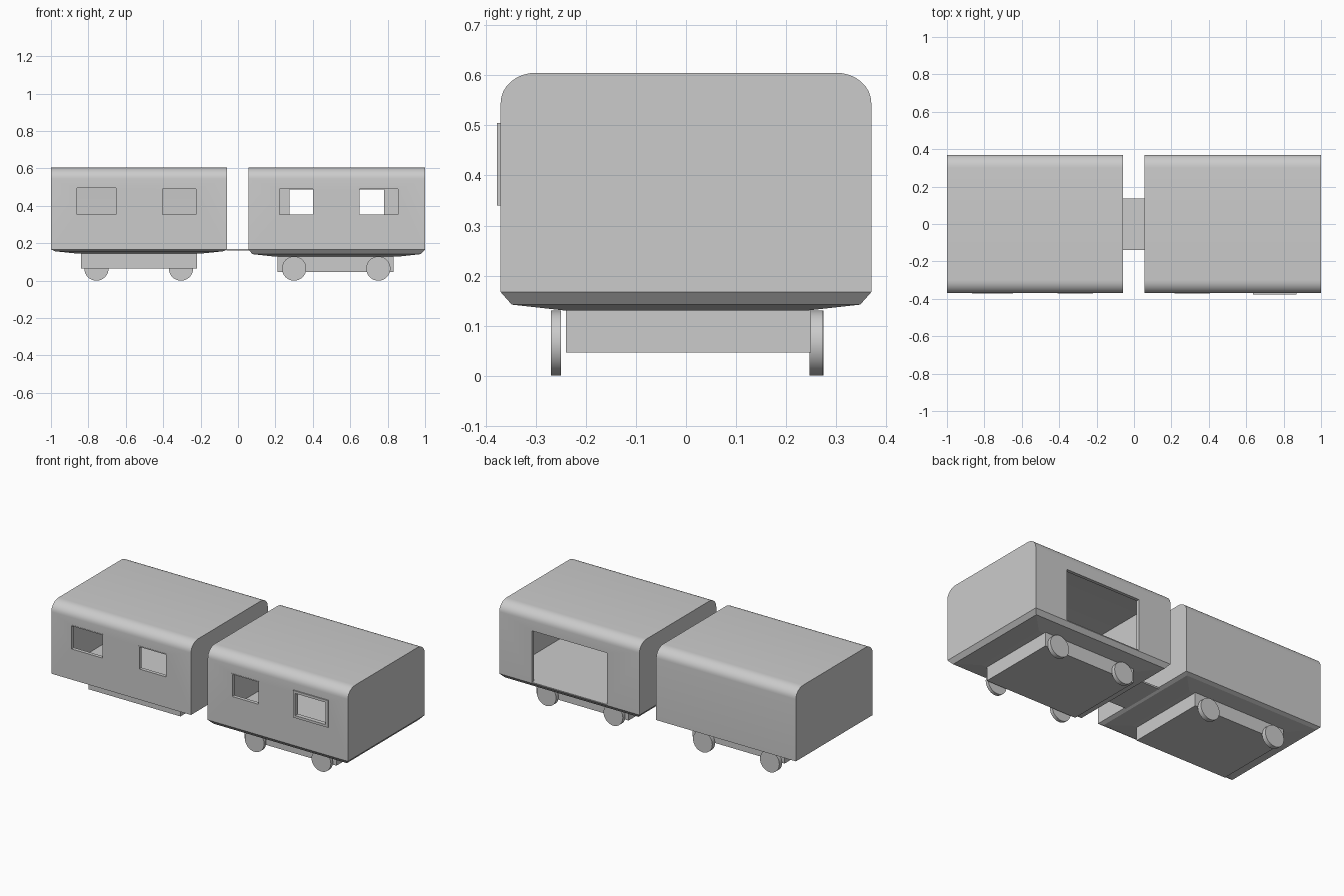
import bpy, bmesh, math
from mathutils import Matrix

if "Cube" in bpy.data.objects:
    bpy.data.objects.remove(bpy.data.objects["Cube"])

grey = bpy.data.materials.new("wagon grey")
grey.diffuse_color = (0.6, 0.6, 0.6, 1)
grey.use_nodes = True
grey.node_tree.nodes["Principled BSDF"].inputs["Base Color"].default_value = grey.diffuse_color


def finish(name, bm):
    bmesh.ops.recalc_face_normals(bm, faces=bm.faces)
    me = bpy.data.meshes.new(name)
    bm.to_mesh(me)
    bm.free()
    ob = bpy.data.objects.new(name, me)
    bpy.context.collection.objects.link(ob)
    me.materials.append(grey)
    return ob


def smooth(ob):
    bpy.ops.object.select_all(action='DESELECT')
    ob.select_set(True)
    bpy.context.view_layer.objects.active = ob
    bpy.ops.object.shade_smooth_by_angle(angle=math.radians(30))


def box(name, x0, x1, y0, y1, z0, z1):
    bm = bmesh.new()
    bmesh.ops.create_cube(bm, size=1)
    for v in bm.verts:
        v.co = ((x0, x1)[v.co.x > 0], (y0, y1)[v.co.y > 0], (z0, z1)[v.co.z > 0])
    return finish(name, bm)


def vault(name, x0, x1, inset, z0):
    """Rounded-roof section drawn in y and z, extruded along x."""
    w, top, rx, rz = 0.37 - inset, 0.605 - inset, 0.07, 0.06
    arc = [(w - rx + rx * math.cos(i * math.pi / 16),
            top - rz + rz * math.sin(i * math.pi / 16)) for i in range(9)]
    prof = [(w, z0)] + arc + [(-y, z) for y, z in reversed(arc)] + [(-w, z0)]
    bm = bmesh.new()
    face = bm.faces.new([bm.verts.new((x0, y, z)) for y, z in prof])
    ext = bmesh.ops.extrude_face_region(bm, geom=[face])
    bmesh.ops.translate(bm, vec=(x1 - x0, 0, 0),
                        verts=[g for g in ext['geom'] if isinstance(g, bmesh.types.BMVert)])
    return finish(name, bm)


def cut(ob, cutter):
    cutter.hide_render = True
    bpy.context.view_layer.objects.active = ob
    m = ob.modifiers.new("cut", 'BOOLEAN')
    m.operation, m.solver, m.object = 'DIFFERENCE', 'EXACT', cutter
    bpy.ops.object.modifier_apply(modifier=m.name)
    bpy.data.objects.remove(cutter)


def frame(name, x0, x1, z0, z1, t, y0, y1):
    """Rectangular ring around an opening, from the inner rectangle outward by t."""
    bm = bmesh.new()
    rings = []
    for o, y in ((0, y0), (t, y0), (t, y1), (0, y1)):
        rings.append([bm.verts.new(c) for c in ((x0 - o, y, z0 - o), (x1 + o, y, z0 - o),
                                                (x1 + o, y, z1 + o), (x0 - o, y, z1 + o))])
    for i in range(4):
        a, b = rings[i], rings[(i + 1) % 4]
        for k in range(4):
            bm.faces.new((a[k], a[(k + 1) % 4], b[(k + 1) % 4], b[k]))
    return finish(name, bm)


def belly(name, x0, x1, levels):
    """Shallow tapering underside lofted through inset rectangles."""
    bm = bmesh.new()
    rings = [[bm.verts.new(c) for c in ((x0 + i, -0.37 + i, z), (x1 - i, -0.37 + i, z),
                                        (x1 - i, 0.37 - i, z), (x0 + i, 0.37 - i, z))]
             for i, z in levels]
    for a, b in zip(rings, rings[1:]):
        for k in range(4):
            bm.faces.new((a[k], a[(k + 1) % 4], b[(k + 1) % 4], b[k]))
    bm.faces.new(rings[0])
    bm.faces.new(rings[-1])
    return finish(name, bm)


def wheel(name, x, y0, y1, r=0.065):
    bm = bmesh.new()
    bmesh.ops.create_cone(bm, cap_ends=True, segments=32, radius1=r, radius2=r, depth=y1 - y0,
                          matrix=Matrix.Translation((x, (y0 + y1) / 2, r))
                          @ Matrix.Rotation(math.pi / 2, 4, 'X'))
    smooth(finish(name, bm))


def wagon(tag, x0, x1, windows, door, levels):
    body = vault(tag + "_body", x0, x1, 0, 0.167)
    cut(body, vault("interior_cutter", x0 + 0.02, x1 - 0.02, 0.02, 0.172))
    for a, b, c, d, t, out in windows:
        cut(body, box("window_cutter", a, b, -0.5, -0.3, c, d))
    if door:
        a, b, c, d = door
        cut(body, box("door_cutter", a, b, 0.3, 0.5, c, d))
    smooth(body)
    # Window surrounds
    for i, (a, b, c, d, t, out) in enumerate(windows):
        frame(f"{tag}_window_frame_{i}", a, b, c, d, t, -0.37 - out, -0.36)
    belly(tag + "_underside", x0, x1, levels)


# Wagon shells, undersides and openings
wagon("right_wagon", 0.055, 1.0,
      [(0.222, 0.4, 0.355, 0.49, 0.005, 0.002), (0.65, 0.855, 0.355, 0.49, 0.015, 0.007)],
      (0.275, 0.78, 0.173, 0.487), [(0, 0.167), (0.022, 0.142), (0.13, 0.13)])
wagon("left_wagon", -1.0, -0.058,
      [(-0.862, -0.652, 0.355, 0.495, 0.005, 0.002), (-0.405, -0.225, 0.355, 0.49, 0.005, 0.002)],
      None, [(0, 0.167), (0.022, 0.157), (0.13, 0.146)])

# Chassis blocks
box("right_chassis", 0.212, 0.832, -0.24, 0.25, 0.046, 0.135)
box("left_chassis", -0.84, -0.22, -0.24, 0.25, 0.065, 0.15)

# Wheels
for i, x in enumerate((0.3, 0.75)):
    wheel(f"right_front_wheel_{i}", x, -0.27, -0.25)
    wheel(f"right_back_wheel_{i}", x, 0.247, 0.273)
for i, x in enumerate((-0.757, -0.305)):
    wheel(f"left_back_wheel_{i}", x, 0.247, 0.275)

# Coupling plate between the wagons
box("coupling_plate", -0.062, 0.058, -0.14, 0.135, 0.16, 0.17)
